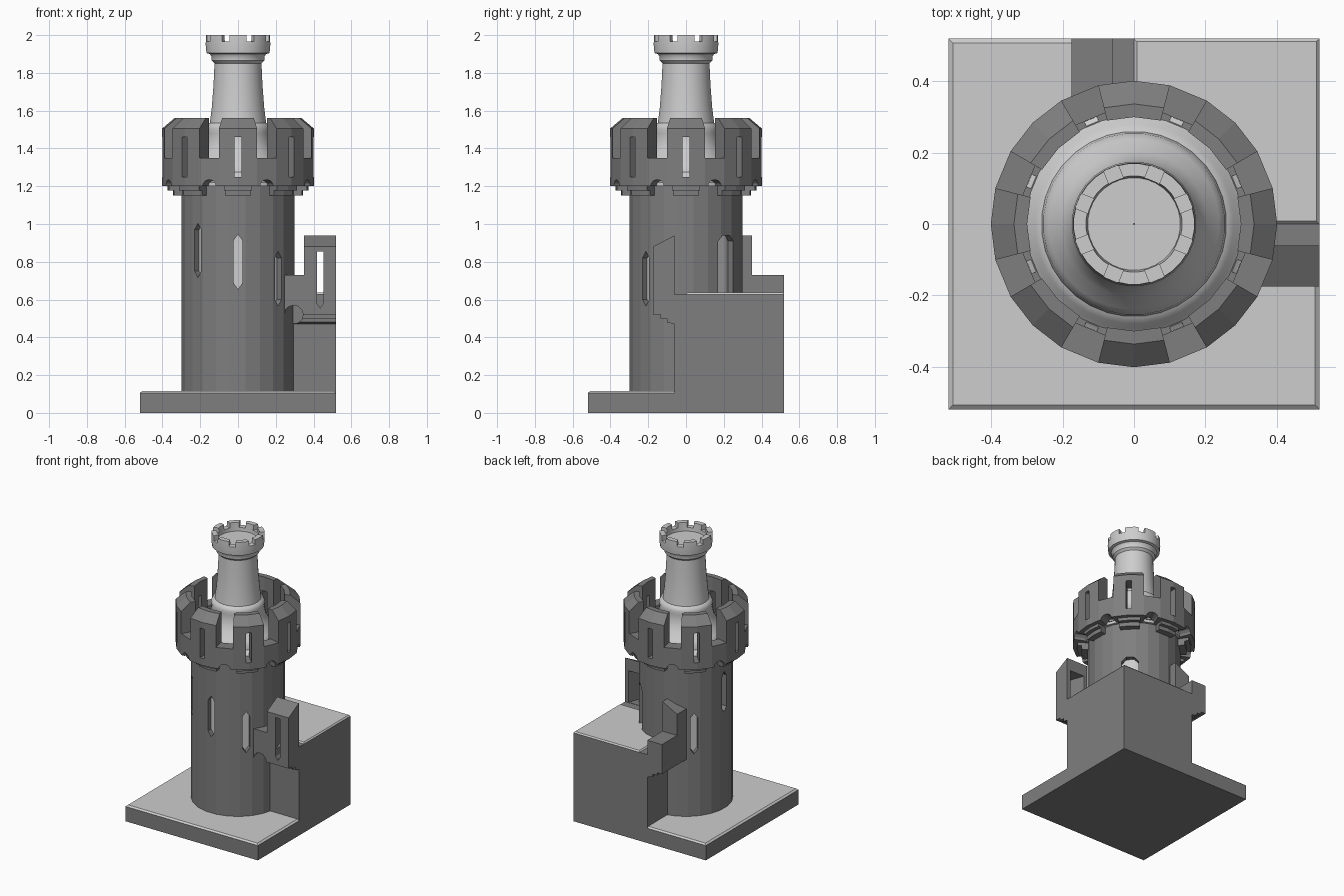
import bpy, bmesh
from math import radians, sin, cos, pi
from mathutils import Matrix

old = bpy.data.objects.get("Cube")
if old:
    bpy.data.objects.remove(old, do_unlink=True)


def material(name, value):
    m = bpy.data.materials.new(name)
    m.use_nodes = True
    col = (value, value, value, 1)
    m.diffuse_color = col
    m.node_tree.nodes["Principled BSDF"].inputs["Base Color"].default_value = col
    return m


STONE = material("dark stone grey", 0.21)
PALE = material("pale grey", 0.61)


def finish(name, bm, mat):
    bmesh.ops.recalc_face_normals(bm, faces=bm.faces)
    mesh = bpy.data.meshes.new(name)
    bm.to_mesh(mesh)
    bm.free()
    mesh.materials.append(mat)
    ob = bpy.data.objects.new(name, mesh)
    bpy.context.collection.objects.link(ob)
    return ob


def loft(name, rings, mat, closed=False):
    """Skin equal-length closed rings, capping the ends unless closed."""
    bm = bmesh.new()
    vs = [[bm.verts.new(p) for p in ring] for ring in rings]
    n = len(vs[0])
    for i in range(len(vs) if closed else len(vs) - 1):
        a, b = vs[i], vs[(i + 1) % len(vs)]
        for j in range(n):
            k = (j + 1) % n
            bm.faces.new((a[j], a[k], b[k], b[j]))
    if not closed:
        bm.faces.new(vs[0])
        bm.faces.new(vs[-1])
    return finish(name, bm, mat)


def prism(name, pts, lo, hi, axis, mat=STONE):
    """Extrude a (side, z) outline along x or y."""
    def place(t, p):
        return (t, p[0], p[1]) if axis == "x" else (p[0], t, p[1])
    return loft(name, [[place(t, p) for p in pts] for t in (lo, hi)], mat)


def box(name, x0, x1, y0, y1, z0, z1, mat=STONE):
    return prism(name, [(y0, z0), (y1, z0), (y1, z1), (y0, z1)], x0, x1, "x", mat)


def slab(name, x0, x1, y0, y1, z0, z1, inset):
    """Thin pale paving with chamfered edges."""
    def ring(d, z):
        return [(x0 + d, y0 + d, z), (x1 - d, y0 + d, z),
                (x1 - d, y1 - d, z), (x0 + d, y1 - d, z)]
    return loft(name, [ring(0, z0), ring(inset, z1)], PALE)


def sector(name, profile, mid, half, steps, mat=STONE):
    """Sweep an (r, z) outline about z between two angles (degrees)."""
    angles = [radians(mid - half + 2 * half * i / steps) for i in range(steps + 1)]
    return loft(name, [[(r * cos(a), r * sin(a), z) for r, z in profile]
                       for a in angles], mat)


def lathe(name, profile, seg, mat):
    """Full turn of a closed (r, z) outline."""
    rings = [[(r * cos(a), r * sin(a), z) for r, z in profile]
             for a in (2 * pi * (i + 0.5) / seg for i in range(seg))]
    return loft(name, rings, mat, closed=True)


def turn(ob, degrees):
    ob.data.transform(Matrix.Rotation(radians(degrees), 4, "Z"))
    return ob


def cut(target, cutter):
    mod = target.modifiers.new("cut", "BOOLEAN")
    mod.operation = "DIFFERENCE"
    mod.solver = "EXACT"
    mod.object = cutter
    bpy.context.view_layer.update()
    bpy.context.view_layer.objects.active = target
    bpy.ops.object.modifier_apply(modifier=mod.name)
    bpy.data.objects.remove(cutter, do_unlink=True)


def slit(z, half_h, half_w, tip):
    """Pointed window outline."""
    return [(0, z - half_h), (half_w, z - half_h + tip), (half_w, z + half_h - tip),
            (0, z + half_h), (-half_w, z + half_h - tip), (-half_w, z - half_h + tip)]


E = 0.52
# base plate and raised corner terrace
box("base_plate", -E, E, -E, E, 0, 0.105)
slab("base_paving", -E, E, -E, E, 0.105, 0.115, 0.012)
terrace = box("terrace_block", -0.06, E, -0.06, E, 0.09, 0.628)
slab("terrace_paving", 0, E, 0, E, 0.628, 0.637, 0.008)

# hollow round tower with a pale core
tower = lathe("tower_wall", [(0.268, 0.1), (0.303, 0.1), (0.303, 1.22), (0.268, 1.22)], 24, STONE)
lathe("tower_core", [(0.01, 0.1), (0.262, 0.1), (0.262, 1.22), (0.01, 1.22)], 24, PALE)

# slit windows climbing round the tower, and the terrace door
for angle, z in ((315, 0.71), (270, 0.80), (225, 0.86), (180, 0.94), (135, 0.70)):
    cut(tower, turn(prism("slit_cutter", slit(z, 0.145, 0.025, 0.035), 0.2, 0.4, "x"), angle))
door = [(-0.055, 0.63), (0.055, 0.63), (0.055, 0.91), (0.025, 0.94), (-0.025, 0.94), (-0.055, 0.91)]
cut(tower, turn(prism("door_cutter", door, 0.2, 0.4, "x"), 45))

# parapet: eight merlons with slits, low walls between, stepped corbels below
merlon_profile = [(0.30, 1.2), (0.402, 1.2), (0.402, 1.505), (0.337, 1.56), (0.30, 1.56)]
low_profile = [(0.30, 1.2), (0.402, 1.2), (0.402, 1.35), (0.322, 1.35), (0.322, 1.23), (0.30, 1.23)]
corbel_profile = [(0.28, 1.15), (0.345, 1.15), (0.345, 1.178), (0.373, 1.178), (0.373, 1.21), (0.28, 1.21)]
for i in range(8):
    a = 45 * i
    merlon = sector("merlon", merlon_profile, a, 14.5, 2)
    cut(merlon, turn(box("arrow_cutter", 0.2, 0.5, -0.018, 0.018, 1.25, 1.46), a))
    low = sector("parapet_low_wall", low_profile, a + 22.5, 8, 1)
    arch = [(0.04 * cos(t * pi / 6), 1.195 + 0.04 * sin(t * pi / 6)) for t in range(12)]
    cut(low, turn(prism("arch_cutter", arch, 0.305, 0.5, "x"), a + 22.5))
    sector("corbel", corbel_profile, a, 11.5, 2)

# inner turret: turned pedestal, neck and crown
turret_profile = [
    (0.001, 1.2), (0.32, 1.2), (0.32, 1.22), (0.295, 1.235), (0.28, 1.265),
    (0.26, 1.275), (0.255, 1.31), (0.24, 1.33), (0.205, 1.37), (0.18, 1.42),
    (0.17, 1.48), (0.175, 1.505), (0.165, 1.525), (0.15, 1.535), (0.14, 1.61),
    (0.13, 1.74), (0.125, 1.85), (0.14, 1.865), (0.14, 1.885), (0.15, 1.9),
    (0.168, 1.905), (0.172, 1.95), (0.17, 2.0), (0.135, 2.0), (0.13, 1.94), (0.001, 1.94)]
turret = lathe("inner_turret", turret_profile, 32, PALE)
for i in range(4):
    cut(turret, turn(box("crown_cutter", -0.3, 0.3, -0.022, 0.022, 1.965, 2.1), 45 * i + 22.5))
bpy.ops.object.select_all(action="DESELECT")
turret.select_set(True)
bpy.context.view_layer.objects.active = turret
bpy.ops.object.shade_smooth_by_angle(angle=radians(40))


# overhanging curtain walls on the terrace edges
def wall_outline(front_z, back_z):
    return [(-0.06, 0.47), (-0.1, 0.48), (-0.1, 0.5), (-0.135, 0.5), (-0.135, 0.52),
            (-0.175, 0.52), (-0.175, front_z), (-0.06, back_z)]


low_outline = wall_outline(0.73, 0.73)
high_outline = wall_outline(0.88, 0.94)

# side wall: low link beside the tower, tall merlon at the outer end
link = prism("side_wall_link", low_outline, 0.22, 0.35, "x")
side_arch = [(0.295 + 0.05 * cos(t * pi / 6), 0.52 + 0.05 * sin(t * pi / 6)) for t in range(12)]
cut(link, prism("link_arch_cutter", side_arch, -0.3, -0.07, "y"))
side_merlon = prism("side_wall_merlon", high_outline, 0.35, E, "x")


def splay_ring(y, half_w):
    return [(0.435 - half_w, y, 0.63), (0.435 + half_w, y, 0.63),
            (0.435 + half_w, y, 0.855), (0.435 - half_w, y, 0.855)]


cut(side_merlon, loft("splay_cutter", [splay_ring(-0.2, 0.008), splay_ring(-0.04, 0.065)], STONE))
lower_slit = [(0.435, 0.555), (0.452, 0.58), (0.452, 0.65), (0.418, 0.65), (0.418, 0.58)]
cut(side_merlon, prism("lower_slit_cutter", lower_slit, -0.2, -0.11, "y"))
cut(side_merlon, box("upper_slit_cutter", 0.418, 0.452, -0.2, -0.04, 0.63, 0.855))

# back wall: tall merlon beside the tower, low wall at the outer end
prism("back_wall_merlon", high_outline, 0.2, 0.35, "y")
prism("back_wall_low", low_outline, 0.35, E, "y")
